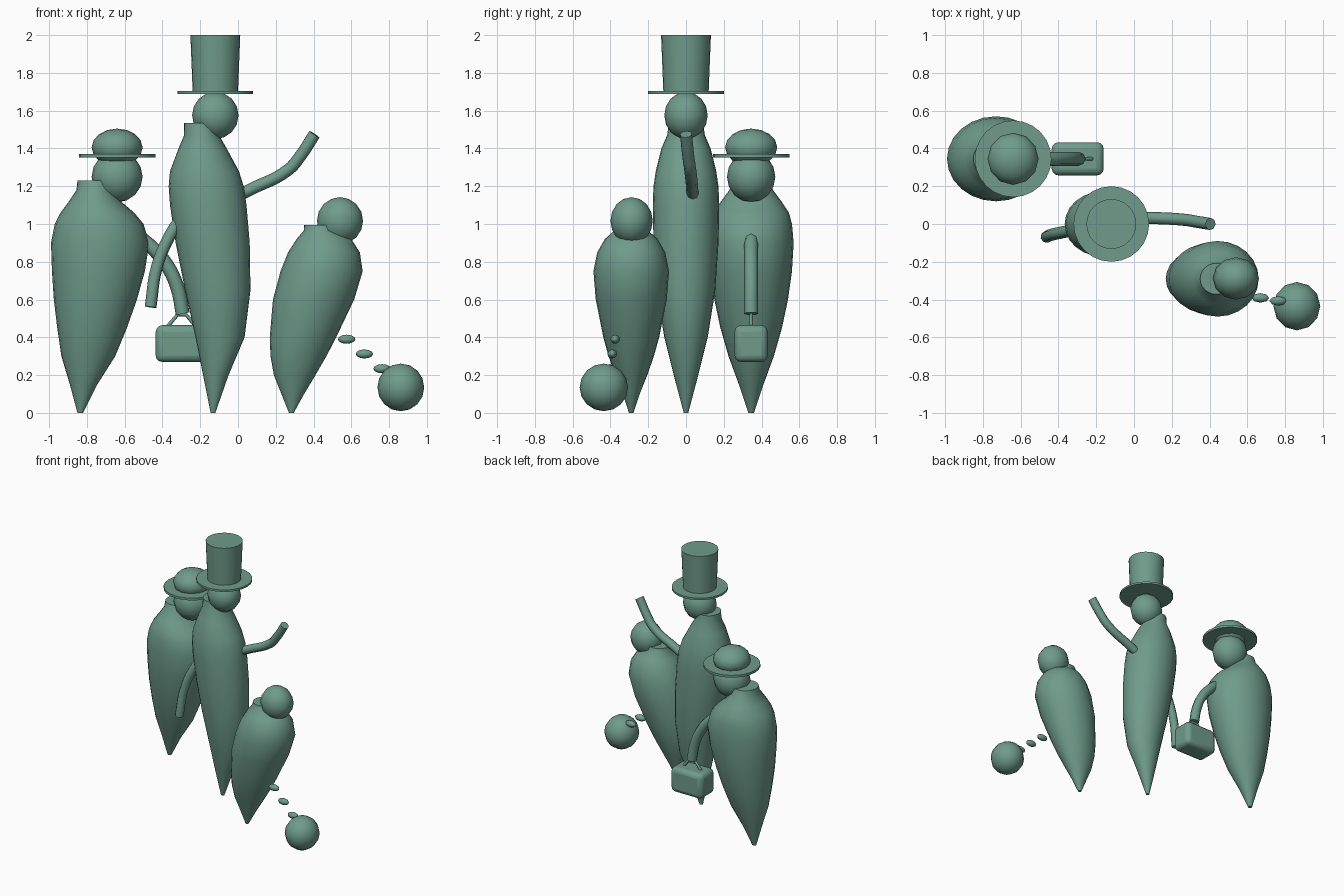
import bpy
import bmesh
import math
from mathutils import Vector

default_cube = bpy.data.objects.get("Cube")
if default_cube:
    bpy.data.objects.remove(default_cube, do_unlink=True)

# Single patina colour shared by every part
patina = bpy.data.materials.new("patina_green")
patina.use_nodes = True
colour = (0.16, 0.33, 0.26, 1)
patina.diffuse_color = colour
patina.node_tree.nodes["Principled BSDF"].inputs["Base Color"].default_value = colour


def finish(obj, name, angle=50):
    """Name the part, colour it and smooth everything but its sharp edges."""
    obj.name = name
    obj.data.materials.append(patina)
    bpy.ops.object.select_all(action='DESELECT')
    obj.select_set(True)
    bpy.context.view_layer.objects.active = obj
    bpy.ops.object.shade_smooth_by_angle(angle=math.radians(angle))
    return obj


def body(name, centre_y, rows, sides=24):
    """Loft leaning oval rings; each row is height, left edge, right edge, half depth."""
    bm = bmesh.new()
    rings = []
    for height, low, high, depth in rows:
        ring = []
        for i in range(sides):
            turn = math.tau * i / sides
            x = (low + high) / 2 + (high - low) / 2 * math.cos(turn)
            ring.append(bm.verts.new((x, centre_y + depth * math.sin(turn), height)))
        rings.append(ring)
    for lower, upper in zip(rings, rings[1:]):
        for i in range(sides):
            j = (i + 1) % sides
            bm.faces.new((lower[i], lower[j], upper[j], upper[i]))
    bm.faces.new(list(reversed(rings[0])))
    bm.faces.new(rings[-1])
    mesh = bpy.data.meshes.new(name)
    bm.to_mesh(mesh)
    bm.free()
    obj = bpy.data.objects.new(name, mesh)
    bpy.context.collection.objects.link(obj)
    return finish(obj, name)


def ball(name, centre, radii, segments=12, rings=8):
    bpy.ops.mesh.primitive_uv_sphere_add(segments=segments, ring_count=rings, location=centre)
    obj = bpy.context.object
    obj.scale = radii
    return finish(obj, name)


def disc(name, centre, low_radius, high_radius, height):
    bpy.ops.mesh.primitive_cone_add(vertices=24, radius1=low_radius, radius2=high_radius,
                                    depth=height, location=centre)
    return finish(bpy.context.object, name)


def tube(name, points, radius, smooth=True):
    """Sweep a round section along a path and turn it into a mesh."""
    curve = bpy.data.curves.new(name, 'CURVE')
    curve.dimensions = '3D'
    curve.bevel_depth = radius
    curve.bevel_resolution = 2
    curve.resolution_u = 6
    curve.use_fill_caps = True
    if smooth:
        spline = curve.splines.new('BEZIER')
        spline.bezier_points.add(len(points) - 1)
        for knot, p in zip(spline.bezier_points, points):
            knot.co = p
            knot.handle_left_type = knot.handle_right_type = 'AUTO'
    else:
        spline = curve.splines.new('POLY')
        spline.points.add(len(points) - 1)
        for knot, p in zip(spline.points, points):
            knot.co = (*p, 1)
    obj = bpy.data.objects.new(name, curve)
    bpy.context.collection.objects.link(obj)
    bpy.ops.object.select_all(action='DESELECT')
    obj.select_set(True)
    bpy.context.view_layer.objects.active = obj
    bpy.ops.object.convert(target='MESH')
    return finish(bpy.context.object, name)


# Tall figure with a top hat
body("tall_body", 0, [
    (0, -.145, -.12, .012), (.2, -.185, -.05, .065), (.4, -.225, .035, .115),
    (.65, -.28, .066, .155), (.9, -.33, .062, .172), (1.1, -.36, .045, .176),
    (1.2, -.367, .03, .172), (1.28, -.36, .005, .16), (1.4, -.315, -.06, .13),
    (1.47, -.285, -.1, .1), (1.535, -.285, -.11, .09)])
ball("tall_head", (-.12, 0, 1.575), (.123, .115, .125))
disc("top_hat_brim", (-.12, 0, 1.697), .2, .2, .015)
disc("top_hat_crown", (-.12, 0, 1.85), .12, .132, .3)
tube("raised_arm", [(-.04, .035, 1.13), (.06, .033, 1.18), (.27, .022, 1.29),
                    (.33, .012, 1.36), (.405, 0, 1.475)], .032)
tube("lowered_arm", [(-.28, -.02, 1.06), (-.36, -.04, .94),
                     (-.43, -.055, .77), (-.463, -.068, .56)], .032)

# Broad figure with a round hat
body("broad_body", .345, [
    (0, -.85, -.82, .015), (.15, -.89, -.745, .065), (.3, -.935, -.65, .12),
    (.45, -.957, -.588, .163), (.6, -.975, -.535, .195), (.75, -.985, -.493, .216),
    (.9, -.99, -.47, .225), (1, -.97, -.5, .216), (1.06, -.94, -.55, .2),
    (1.12, -.895, -.62, .16), (1.18, -.855, -.66, .115), (1.23, -.85, -.67, .095)])
ball("broad_head", (-.64, .345, 1.25), (.135, .128, .135))
disc("round_hat_brim", (-.64, .345, 1.362), .203, .203, .018)
ball("round_hat_dome", (-.64, .345, 1.405), (.135, .138, .1))
tube("carrying_arm", [(-.52, .345, .93), (-.45, .345, .87), (-.375, .345, .78),
                      (-.32, .345, .66), (-.293, .345, .525)], .037)

# Suitcase and its bent handle
bpy.ops.mesh.primitive_cube_add(size=1, location=(-.298, .345, .367))
case = bpy.context.object
case.dimensions = (.275, .175, .195)
bpy.ops.object.transform_apply(location=False, rotation=False, scale=True)
bevel = case.modifiers.new("rounded_edges", 'BEVEL')
bevel.width = .035
bevel.segments = 3
finish(case, "suitcase")
tube("suitcase_handle", [(-.375, .345, .455), (-.32, .345, .52),
                         (-.275, .345, .52), (-.22, .345, .455)], .01, smooth=False)

# Small leaning figure
body("small_body", -.29, [
    (0, .27, .295, .012), (.1, .23, .35, .045), (.2, .19, .41, .085),
    (.3, .172, .468, .12), (.4, .168, .52, .148), (.6, .185, .615, .188),
    (.75, .225, .66, .2), (.85, .265, .645, .18), (.92, .31, .6, .14),
    (.965, .348, .53, .09), (.995, .35, .52, .082)])
ball("small_head", (.54, -.288, 1.017), (.122, .112, .125))

# Chain of flat links leading to a ball
link_start = Vector((.575, -.375, .39))
link_step = Vector((.094, -.016, -.078))
for i in range(3):
    ball(f"chain_link_{i + 1}", link_start + link_step * i, (.046, .025, .024), segments=8, rings=6)
ball("chain_ball", (.862, -.435, .135), (.124, .128, .126))
